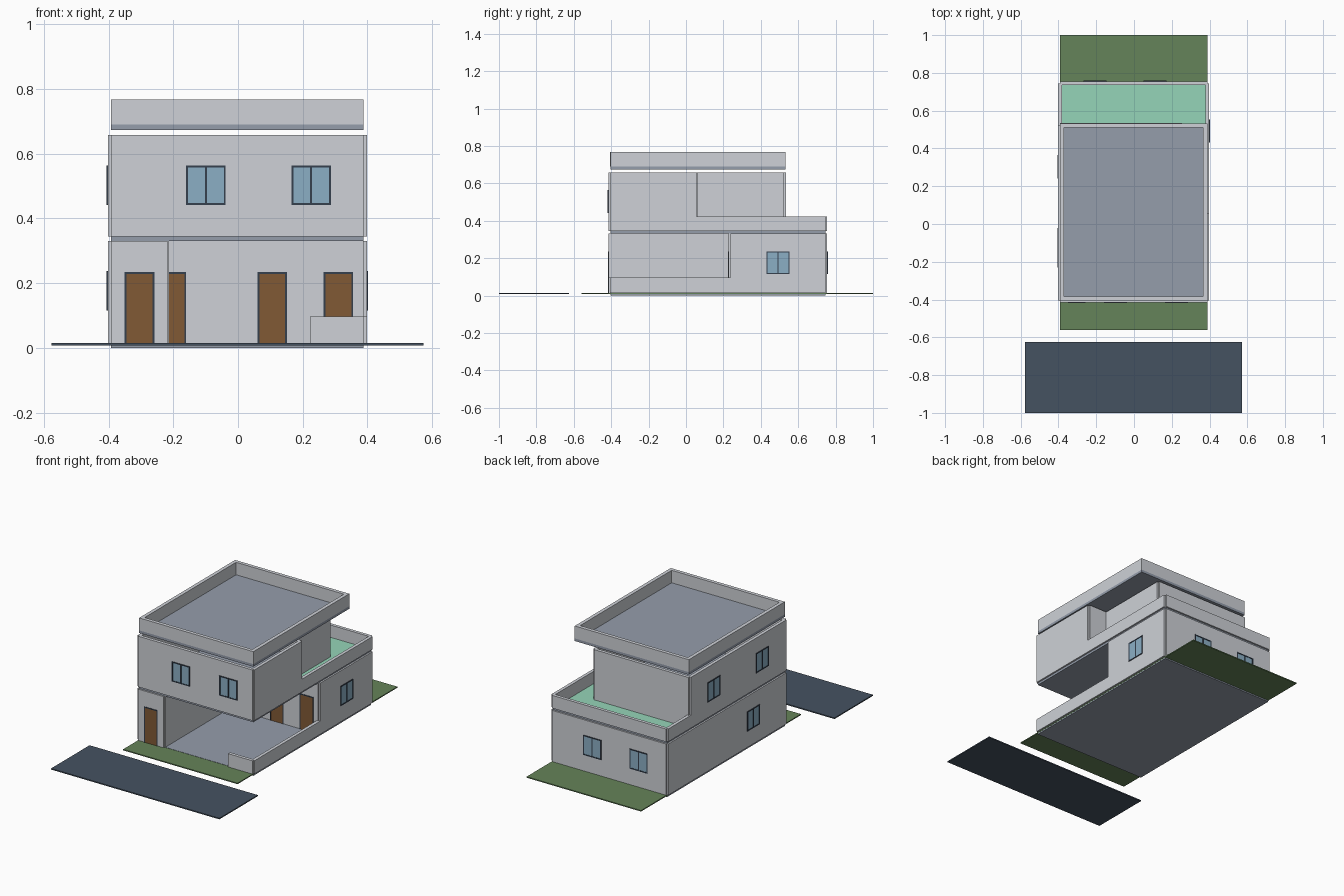
import bpy, bmesh
from math import radians
from mathutils import Matrix, Vector

if "Cube" in bpy.data.objects:
    bpy.data.objects.remove(bpy.data.objects["Cube"])


def material(name, rgb):
    m = bpy.data.materials.new(name)
    m.diffuse_color = (*rgb, 1)
    m.use_nodes = True
    m.node_tree.nodes["Principled BSDF"].inputs["Base Color"].default_value = m.diffuse_color
    return m


WALL = material("wall_grey", (0.62, 0.64, 0.68))
SLAB = material("slab_blue_grey", (0.30, 0.34, 0.41))
GRASS = material("grass_green", (0.13, 0.23, 0.10))
ROAD = material("asphalt", (0.06, 0.085, 0.12))
TILE = material("terrace_green", (0.30, 0.66, 0.48))
FRAME = material("dark_frame", (0.035, 0.05, 0.075))
GLASS = material("glass_blue", (0.26, 0.43, 0.56))
WOOD = material("door_brown", (0.22, 0.10, 0.035))


def boxes(name, mat, *bounds):
    """One object made of boxes given as (x0, x1, y0, y1, z0, z1)."""
    bm = bmesh.new()
    for x0, x1, y0, y1, z0, z1 in bounds:
        centre = Vector((x0 + x1, y0 + y1, z0 + z1)) / 2
        size = Matrix.Diagonal((x1 - x0, y1 - y0, z1 - z0, 1))
        bmesh.ops.create_cube(bm, size=1, matrix=Matrix.Translation(centre) @ size)
    me = bpy.data.meshes.new(name)
    bm.to_mesh(me)
    bm.free()
    me.materials.append(mat)
    ob = bpy.data.objects.new(name, me)
    bpy.context.collection.objects.link(ob)
    return ob


def wall(name, x0, y0, x1, y1, z0, z1, t=0.02):
    """Straight wall centred on the line between two points."""
    h = t / 2
    if x0 == x1:
        return boxes(name, WALL, (x0 - h, x0 + h, y0, y1, z0, z1))
    return boxes(name, WALL, (x0, x1, y0 - h, y0 + h, z0, z1))


def place(obs, x, y, z, angle):
    for ob in obs:
        ob.location = (x, y, z)
        ob.rotation_euler.z = radians(angle)


def window(name, x, y, z, angle):
    """Two-pane window on a wall face; angle 0 faces the front."""
    w, h, f, d = 0.061, 0.061, 0.006, 0.004
    frame = boxes(name + "_frame", FRAME,
                  (-w, -w + f, -d, d, -h, h), (w - f, w, -d, d, -h, h),
                  (-w + f, w - f, -d, d, -h, -h + f), (-w + f, w - f, -d, d, h - f, h),
                  (-f / 2, f / 2, -d, d, -h + f, h - f))
    glass = boxes(name + "_glass", GLASS,
                  (-w + f, -f / 2, -0.0015, d, -h + f, h - f),
                  (f / 2, w - f, -0.0015, d, -h + f, h - f))
    place((frame, glass), x, y, z, angle)


def door(name, x, y):
    w, h, f = 0.046, 0.22, 0.006
    frame = boxes(name + "_frame", FRAME,
                  (-w, -w + f, -0.003, 0.003, 0, h), (w - f, w, -0.003, 0.003, 0, h),
                  (-w + f, w - f, -0.003, 0.003, h - f, h))
    panel = boxes(name + "_panel", WOOD, (-w + f, w - f, -0.0015, 0.003, 0, h - f))
    place((frame, panel), x, y, 0.015, 0)


# Plan lines: outer walls, carport back, upper room and terrace
L, R, F, B = -0.392, 0.388, -0.405, 0.745
MID, STEP, UB, UR, PX = 0.238, 0.055, 0.525, 0.255, -0.218
Z0, Z1, Z2, Z3 = 0.015, 0.331, 0.345, 0.658

# Ground
boxes("road", ROAD, (-0.577, 0.573, -1.0, -0.625, 0.008, 0.015))
boxes("lawn", GRASS, (L - 0.001, R + 0.001, -0.56, 1.0, 0.008, 0.0145))
boxes("ground_slab", SLAB, (L, R, F, B, 0, Z0 + 0.001))

# Ground floor walls, open carport at front right
wall("lower_left_wall", L, F, L, B, Z0, Z1)
wall("lower_back_wall", L, B, R, B, Z0, Z1)
wall("lower_right_wall", R, MID, R, B, Z0, Z1)
wall("carport_back_wall", L, MID, R, MID, Z0, Z1)
wall("carport_side_wall", PX, F, PX, MID, Z0, Z1, 0.01)
wall("lower_front_wall", L, F, PX, F, Z0, Z1)
wall("low_side_wall", R, F, R, MID, Z0, 0.097)
wall("low_front_wall", 0.222, F, R, F, Z0, 0.097)

# First floor slab, terrace floor and upper walls
boxes("first_floor_slab", SLAB, (L, R, F, B, Z1, Z2))
boxes("terrace_floor", TILE, (L, R, UB, B, Z2, Z2 + 0.003),
      (UR, R, STEP, UB, Z2, Z2 + 0.003))
wall("upper_front_wall", L, F, R, F, Z2, Z3)
wall("upper_left_wall", L, F, L, UB, Z2, Z3)
wall("upper_right_wall", R, F, R, STEP, Z2, Z3)
wall("upper_step_wall", UR, STEP, R, STEP, Z2, Z3)
wall("upper_inset_wall", UR, STEP, UR, UB, Z2, Z3)
wall("upper_back_wall", L, UB, UR, UB, Z2, Z3)

# Terrace parapet
wall("terrace_right_parapet", R, STEP, R, B, Z2, 0.424)
wall("terrace_back_parapet", L, B, R, B, Z2, 0.424)
wall("terrace_left_parapet", L, UB, L, B, Z2, 0.424)

# Roof slab floating just above the walls, with its parapet
RB, T = 0.532, 0.022
boxes("roof_slab", SLAB, (L, R, F, RB, 0.674, 0.69))
boxes("roof_parapet", WALL,
      (L, L + T, F, RB, 0.69, 0.767), (R - T, R, F, RB, 0.69, 0.767),
      (L + T, R - T, F, F + T, 0.69, 0.767), (L + T, R - T, RB - T, RB, 0.69, 0.767))

# Windows
LOW, HIGH = 0.176, 0.503
for side, x in (("left", -0.099), ("right", 0.226)):
    window("front_window_" + side, x, F - 0.01, HIGH, 0)
for side, x in (("left", -0.206), ("right", 0.111)):
    window("back_window_" + side, x, B + 0.01, LOW, 180)
window("right_window", R + 0.01, 0.492, LOW, 90)
for part, y, z in (("lower", -0.083, LOW), ("upper_front", -0.168, HIGH), ("upper_back", 0.303, HIGH)):
    window("left_window_" + part, L - 0.01, y, z, -90)

# Doors
door("front_door", -0.304, F - 0.01)
for side, x in (("left", -0.206), ("middle", 0.106), ("right", 0.31)):
    door("carport_door_" + side, x, MID - 0.01)
